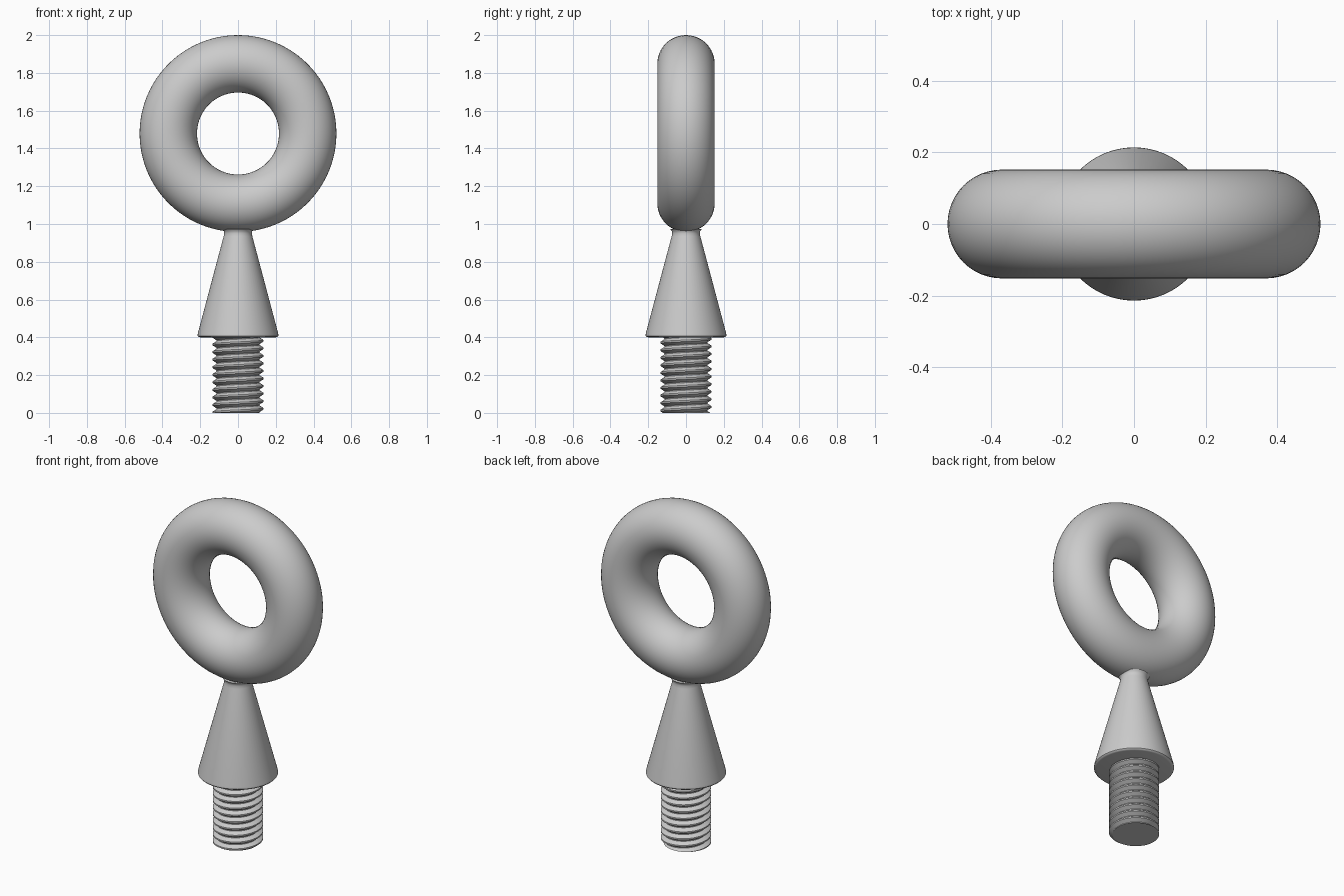
import bpy, bmesh, math
from math import cos, sin, pi

cube = bpy.data.objects.get("Cube")
if cube:
    bpy.data.objects.remove(cube, do_unlink=True)

# Single grey metal colour
grey = bpy.data.materials.new("grey_metal")
grey.use_nodes = True
grey.diffuse_color = (0.6, 0.6, 0.6, 1)
grey.node_tree.nodes["Principled BSDF"].inputs["Base Color"].default_value = (0.6, 0.6, 0.6, 1)


def finish(obj, angle):
    """Give the object its material and smooth shading."""
    obj.data.materials.append(grey)
    bpy.ops.object.select_all(action="DESELECT")
    obj.select_set(True)
    bpy.context.view_layer.objects.active = obj
    bpy.ops.object.shade_smooth_by_angle(angle=math.radians(angle))


def to_object(name, bm, angle):
    bmesh.ops.recalc_face_normals(bm, faces=bm.faces)
    mesh = bpy.data.meshes.new(name)
    bm.to_mesh(mesh)
    bm.free()
    obj = bpy.data.objects.new(name, mesh)
    bpy.context.collection.objects.link(obj)
    finish(obj, angle)


# Ring eye
bpy.ops.mesh.primitive_torus_add(major_radius=0.369, minor_radius=0.152,
                                 major_segments=96, minor_segments=48,
                                 location=(0, 0, 1.479), rotation=(pi / 2, 0, 0))
ring = bpy.context.object
ring.name = "ring_eye"
finish(ring, 60)

# Tapered collar: rounded lower rim, straight cone, small flare into the ring
profile = [(0, 0.4), (0.2, 0.4), (0.209, 0.402), (0.214, 0.408), (0.213, 0.42),
           (0.076, 0.935), (0.073, 0.95), (0.075, 0.962), (0.083, 0.972), (0, 0.985)]
bm = bmesh.new()
verts = [bm.verts.new((r, 0, z)) for r, z in profile]
edges = [bm.edges.new(pair) for pair in zip(verts, verts[1:])]
bmesh.ops.spin(bm, geom=verts + edges, cent=(0, 0, 0), axis=(0, 0, 1),
               angle=2 * pi, steps=64)
bmesh.ops.remove_doubles(bm, verts=bm.verts, dist=0.0005)
to_object("tapered_collar", bm, 40)

# Threaded shank: a helical tooth profile wrapped round the axis, cut flat below
PITCH, CREST, ROOT, STEPS, TURNS = 0.04, 0.135, 0.113, 64, 14
tooth = [(0.0, ROOT), (0.1, ROOT), (0.45, CREST), (0.65, CREST)]
n = len(tooth)
bm = bmesh.new()
columns = []
for j in range(STEPS):
    a = 2 * pi * j / STEPS
    columns.append([bm.verts.new((r * cos(a), r * sin(a),
                                  PITCH * (t + f + j / STEPS - 2)))
                    for t in range(TURNS) for f, r in tooth])
# The last column joins the first one a full turn higher
columns.append(columns[0][n:])
for left, right in zip(columns, columns[1:]):
    for k in range(min(len(left), len(right)) - 1):
        bm.faces.new((left[k], right[k], right[k + 1], left[k + 1]))
for z, direction in ((0, -1), (0.41, 1)):
    cut = bmesh.ops.bisect_plane(bm, geom=bm.verts[:] + bm.edges[:] + bm.faces[:],
                                 plane_co=(0, 0, z), plane_no=(0, 0, direction),
                                 clear_outer=True)
    rim = [e for e in cut["geom_cut"] if isinstance(e, bmesh.types.BMEdge)]
    bmesh.ops.contextual_create(bm, geom=rim)
to_object("threaded_shank", bm, 25)
